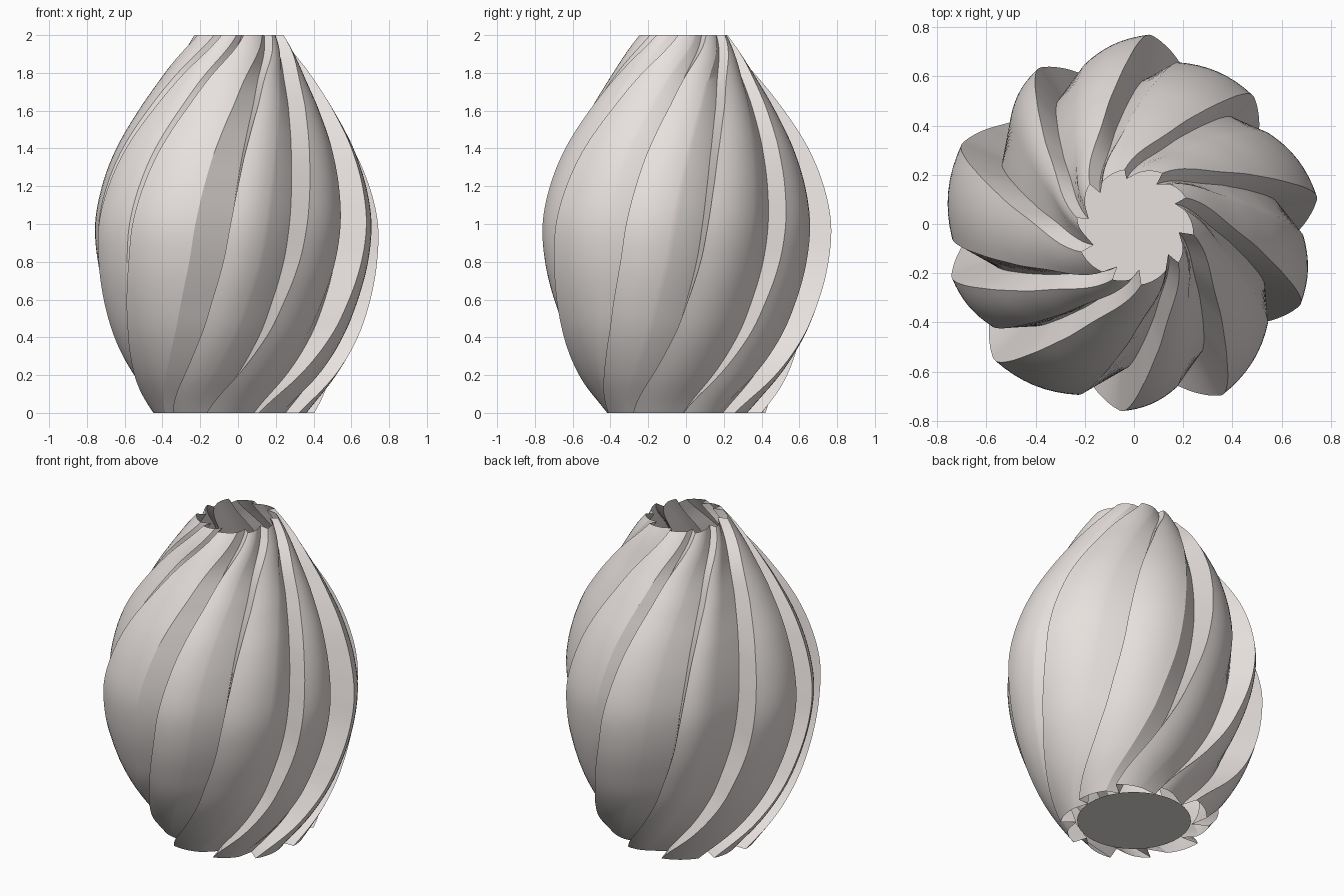
import bpy, bmesh, math

if "Cube" in bpy.data.objects:
    bpy.data.objects.remove(bpy.data.objects["Cube"])

# Outer radius and swirl angle at equal height steps from z = 0 to z = 2
RADII = [.435, .555, .65, .715, .755, .765, .725, .645, .525, .385, .24]
SWIRL = [-50, -28, -15, -8, -3, 0, 3, 7, 14, 26, 52]
# Petals at the widest height: ridge angle, ridge radius, crease angle, crease radius
PETALS = [(9, .75, 34, .66), (48, .71, 75, .68), (86, .77, 107, .68), (122, .74, 138, .67),
          (156, .77, 185, .74), (197, .77, 216, .71), (225, .79, 252, .73),
          (267, .76, 284, .69), (298, .78, 323, .68), (335, .75, 356, .69)]
VALLEY = .59
ROWS = 64


def smooth(table, t):
    # Smooth interpolation through a table, t in 0..1
    n = len(table) - 1
    i = min(int(t * n), n - 1)
    f = t * n - i
    b, c = table[i], table[i + 1]
    a = table[i - 1] if i else 2 * b - c
    d = table[i + 2] if i + 2 <= n else 2 * c - b
    return b + .5 * f * (c - a + f * (2*a - 5*b + 4*c - d + f * (3*(b - c) + d - a)))


def petal_section():
    # (angle, relative radius): valley, ridge, curved outer panel, crease
    pts = []
    for a0, r0, a1, r1 in PETALS:
        pts.append((a0 - .5, VALLEY / .765))
        for k in range(9):
            f = k / 8
            r = r0 + (r1 - r0) * f + .01 * math.sin(math.pi * f)
            pts.append((a0 + (a1 - a0) * f, r / .765))
    return pts


def make_object(name, bm):
    mesh = bpy.data.meshes.new(name)
    bm.to_mesh(mesh)
    bm.free()
    obj = bpy.data.objects.new(name, mesh)
    bpy.context.collection.objects.link(obj)
    obj.data.materials.append(clay)
    return obj


clay = bpy.data.materials.new("warm_clay")
clay.diffuse_color = (.8, .75, .73, 1)
clay.use_nodes = True
clay.node_tree.nodes["Principled BSDF"].inputs["Base Color"].default_value = clay.diffuse_color

# Swirled petal shell, open at the top
bm = bmesh.new()
section = petal_section()
rows = []
for j in range(ROWS + 1):
    t = j / ROWS
    r, turn = smooth(RADII, t), smooth(SWIRL, t)
    row = []
    for ang, rel in section:
        a = math.radians(ang + turn)
        row.append(bm.verts.new((r * rel * math.cos(a), r * rel * math.sin(a), 2 * t)))
    rows.append(row)
n = len(section)
for low, high in zip(rows, rows[1:]):
    for i in range(n):
        k = (i + 1) % n
        bm.faces.new((low[i], low[k], high[k], high[i]))
shell = make_object("petal_shell", bm)
bpy.context.view_layer.objects.active = shell
shell.select_set(True)
bpy.ops.object.shade_smooth_by_angle(angle=math.radians(25))

# Floor disc closing the base
bm = bmesh.new()
bmesh.ops.create_circle(bm, cap_ends=True, segments=48, radius=.33)
floor = make_object("base_floor", bm)
floor.location.z = .005
